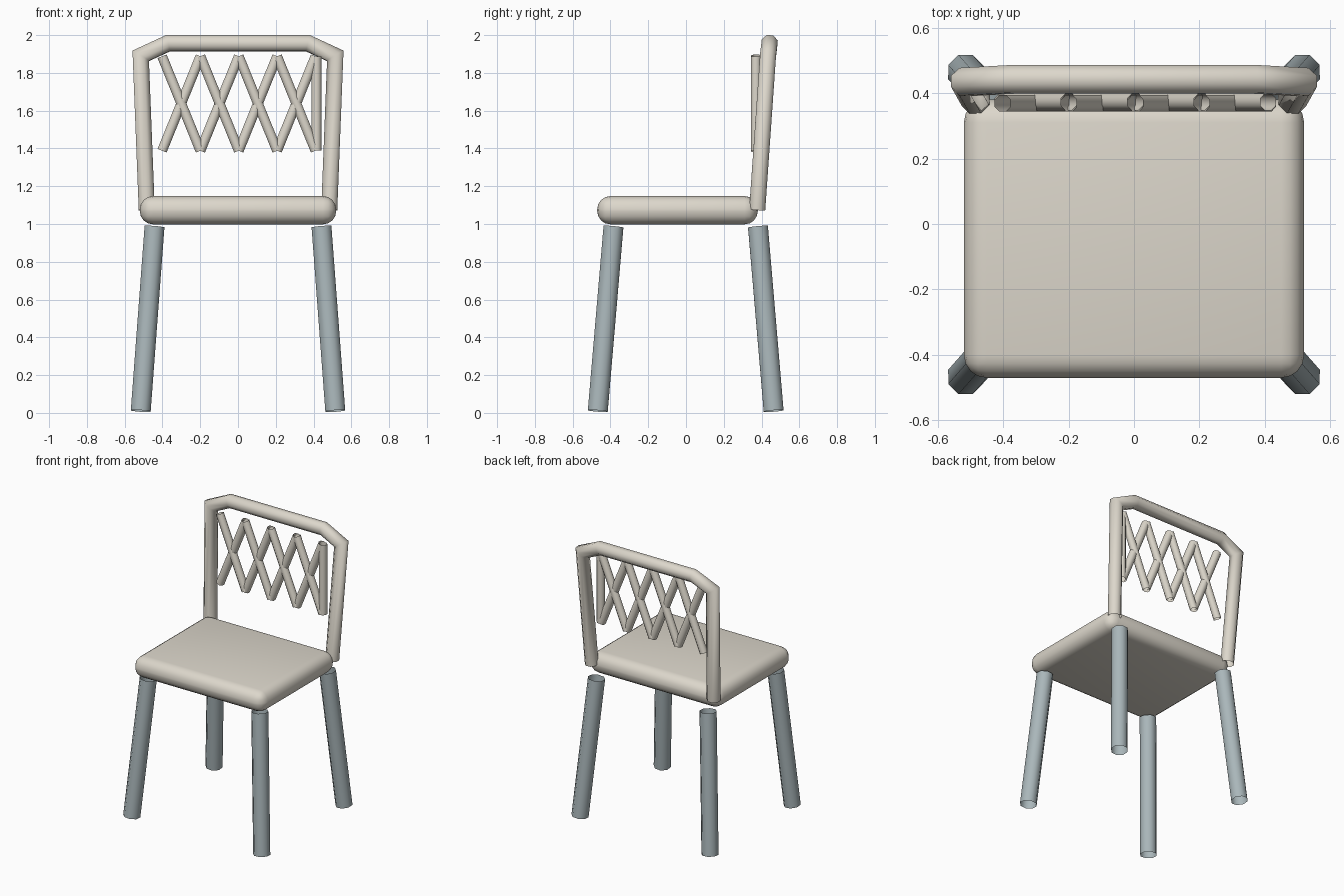
import bpy, bmesh, math
from mathutils import Vector

if "Cube" in bpy.data.objects:
    bpy.data.objects.remove(bpy.data.objects["Cube"])


def material(name, rgb):
    m = bpy.data.materials.new(name)
    m.diffuse_color = (*rgb, 1)
    m.use_nodes = True
    m.node_tree.nodes["Principled BSDF"].inputs["Base Color"].default_value = m.diffuse_color
    return m


cream = material("cream", (0.72, 0.68, 0.60))
steel = material("blue_grey", (0.40, 0.47, 0.49))


def finish(bm, name, mat, angle):
    me = bpy.data.meshes.new(name)
    bmesh.ops.recalc_face_normals(bm, faces=bm.faces)
    bm.to_mesh(me)
    bm.free()
    ob = bpy.data.objects.new(name, me)
    bpy.context.collection.objects.link(ob)
    me.materials.append(mat)
    bpy.ops.object.select_all(action='DESELECT')
    ob.select_set(True)
    bpy.context.view_layer.objects.active = ob
    bpy.ops.object.shade_smooth_by_angle(angle=math.radians(angle))
    return ob


def add_tube(bm, path, radius, sides=8):
    """Open-ended tube along a path, mitred at each bend."""
    pts = [Vector(p) for p in path]
    dirs = [(b - a).normalized() for a, b in zip(pts, pts[1:])]
    u = dirs[0].cross(Vector((0, 1, 0))).normalized()
    v = dirs[0].cross(u)
    ring = []
    for i in range(sides):
        a = 2 * math.pi * (i + 0.5) / sides
        ring.append(pts[0] + radius * (math.cos(a) * u + math.sin(a) * v))
    prev = [bm.verts.new(p) for p in ring]
    for k, d in enumerate(dirs):
        end = pts[k + 1]
        n = (d + dirs[k + 1]).normalized() if k + 1 < len(dirs) else d
        ring = [p + d * ((end - p).dot(n) / d.dot(n)) for p in ring]
        cur = [bm.verts.new(p) for p in ring]
        for i in range(sides):
            j = (i + 1) % sides
            bm.faces.new((prev[i], prev[j], cur[j], cur[i]))
        prev = cur


def tube(name, path, radius, mat, sides=8):
    bm = bmesh.new()
    add_tube(bm, path, radius, sides)
    # wide angle keeps the low-sided tubes smooth
    return finish(bm, name, mat, 50)


# Seat: rounded cushion slab
bm = bmesh.new()
bmesh.ops.create_cube(bm, size=1)
for vert in bm.verts:
    vert.co = Vector((vert.co.x * 1.04, vert.co.y * 0.85 - 0.045, vert.co.z * 0.15 + 1.073))
bmesh.ops.bevel(bm, geom=bm.edges[:], offset=0.07, segments=4, profile=0.5, affect='EDGES')
finish(bm, "seat", cream, 40)

# Splayed legs
for sx, side in ((-1, "left"), (1, "right")):
    tube("front_leg_" + side, [(sx * 0.515, -0.467, 0.01), (sx * 0.442, -0.384, 0.985)], 0.057, steel)
    tube("back_leg_" + side, [(sx * 0.515, 0.464, 0.01), (sx * 0.442, 0.381, 0.985)], 0.057, steel)

# Back frame: one bent tube
half = [(0.483, 0.377, 1.075), (0.515, 0.434, 1.89), (0.37, 0.442, 1.957)]
tube("back_frame", [(-x, y, z) for x, y, z in half] + half[::-1], 0.046, cream)

# Lattice: four crossed pairs and one upright at the right end
bm = bmesh.new()
xs = [-0.402 + 0.203 * i for i in range(5)]
top, low = 1.888, 1.388
for a, b in zip(xs, xs[1:]):
    add_tube(bm, [(a, 0.369, top), (b, 0.369, low)], 0.028)
    add_tube(bm, [(a, 0.373, low), (b, 0.373, top)], 0.028)
add_tube(bm, [(xs[4] + 0.005, 0.37, low), (xs[4] + 0.005, 0.37, top)], 0.028)
finish(bm, "back_lattice", cream, 50)
